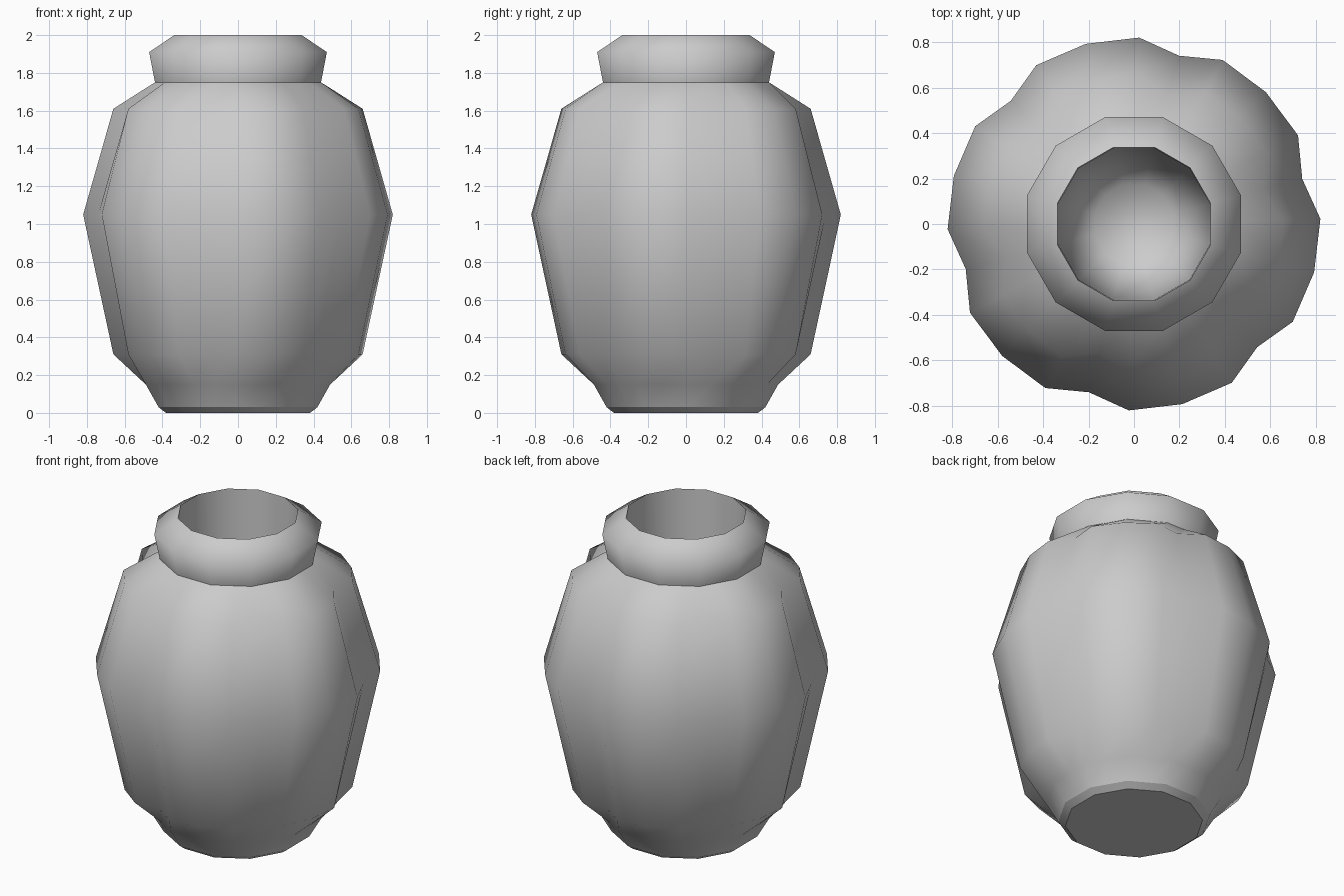
import bpy, bmesh
from math import radians, cos, sin

if "Cube" in bpy.data.objects:
    bpy.data.objects.remove(bpy.data.objects["Cube"])

# angles of the 12-sided parts and of the six-lobed body
TWELVE = [(15 + 30 * k, 'core') for k in range(12)]
LOBED = []
for k in range(6):
    s = 15 + 60 * k
    LOBED += [(s, 'core'), (s + 13.4, 'side'), (s + 30, 'lobe'), (s + 46.6, 'side')]
CHORD = cos(radians(15)) / cos(radians(1.6))


def lathe(name, layout, profile, smooth, cap_start=False, cap_end=False):
    """Profile entries: (z, core radius, lobe radius)."""
    bm = bmesh.new()
    rings = []
    for z, core, lobe in profile:
        ring = []
        for deg, kind in layout:
            r = core if kind == 'core' else lobe
            if kind == 'side' and core == lobe:
                r *= CHORD          # lies on the straight 12-gon edge
            a = radians(deg)
            ring.append(bm.verts.new((r * cos(a), r * sin(a), z)))
        rings.append(ring)
    n = len(layout)
    for lo, hi in zip(rings, rings[1:]):
        for i in range(n):
            j = (i + 1) % n
            bm.faces.new((lo[i], lo[j], hi[j], hi[i]))
    if cap_start:
        bm.faces.new(rings[0][::-1])
    if cap_end:
        bm.faces.new(rings[-1])
    me = bpy.data.meshes.new(name)
    bm.to_mesh(me)
    bm.free()
    ob = bpy.data.objects.new(name, me)
    bpy.context.collection.objects.link(ob)
    bpy.ops.object.select_all(action='DESELECT')
    ob.select_set(True)
    bpy.context.view_layer.objects.active = ob
    bpy.ops.object.shade_smooth_by_angle(angle=radians(smooth))
    return ob


def plain(points):
    return [(z, r, r) for z, r in points]


# lobed body
lathe("body", LOBED, [
    (0.03, 0.435, 0.435), (0.15, 0.505, 0.505), (0.31, 0.59, 0.66),
    (1.05, 0.766, 0.82), (1.61, 0.585, 0.66), (1.75, 0.455, 0.455)], 75)

# chamfered base
lathe("base", TWELVE, plain([(0.0, 0.395), (0.03, 0.435)]), 30, cap_start=True)

# rolled rim
lathe("rim", TWELVE, plain([(1.75, 0.455), (1.91, 0.487), (2.0, 0.349)]), 75)

# inner wall and rounded floor
lathe("inner_wall", TWELVE, plain([
    (2.0, 0.349), (1.75, 0.345), (1.0, 0.335), (0.3, 0.29), (0.14, 0.18)]),
    75, cap_end=True)
